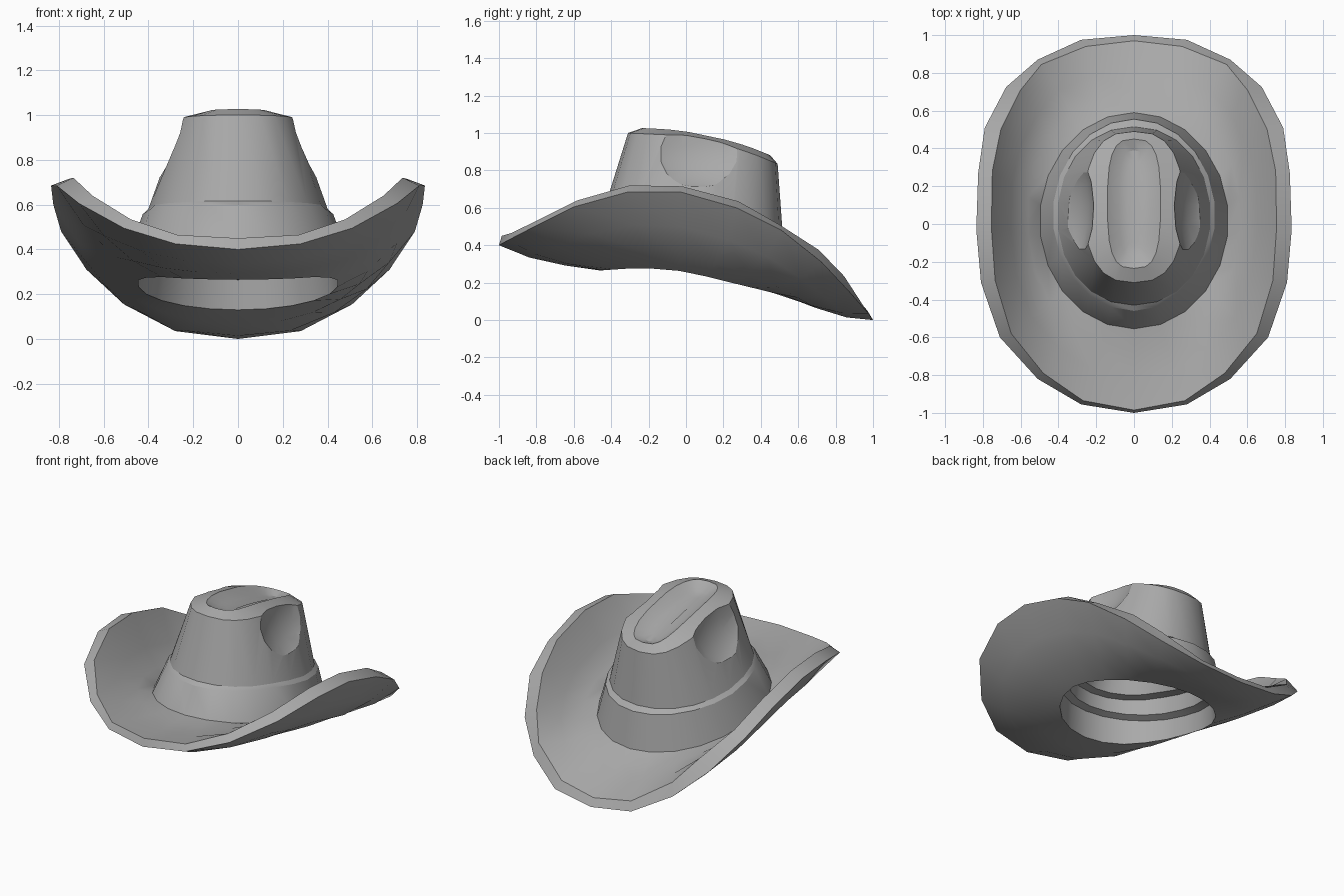
import bpy, bmesh, math
from mathutils import Vector

N = 22  # sides around the hat

if "Cube" in bpy.data.objects:
    bpy.data.objects.remove(bpy.data.objects["Cube"])

felt = bpy.data.materials.new("grey_felt")
felt.use_nodes = True
felt.diffuse_color = (0.4, 0.4, 0.4, 1)
felt.node_tree.nodes["Principled BSDF"].inputs["Base Color"].default_value = (0.4, 0.4, 0.4, 1)


def along(points):
    """Height as a piecewise-linear function of y."""
    def height(y):
        for (y0, z0), (y1, z1) in zip(points, points[1:]):
            if y <= y1:
                return z0 + (z1 - z0) * max(0, (y - y0) / (y1 - y0))
        return points[-1][1]
    return height


def oval(half_x, front, back, height, drop=0.0, power=1.0):
    """Ring of points from the back round to the front and home again."""
    ring = []
    for i in range(N):
        s, c = math.sin(math.tau * i / N), math.cos(math.tau * i / N)
        x = half_x * math.copysign(abs(s) ** power, s)
        y = (front + back) / 2 + (back - front) / 2 * math.copysign(abs(c) ** power, c)
        ring.append(Vector((x, y, height(y) + drop)))
    return ring


def mirrored(half):
    """Full ring from the half that runs back to front on the left."""
    left = [Vector(p) for p in half]
    return left + [Vector((-p.x, p.y, p.z)) for p in left[-2:0:-1]]


def between(a, b, t, sag, side_sag):
    """Ring part way between two others, sagging more at the sides."""
    return [p.lerp(q, t) - Vector((0, 0, sag + side_sag * math.sin(math.tau * i / N) ** 2))
            for i, (p, q) in enumerate(zip(a, b))]


def loft(name, rings, cyclic):
    bm = bmesh.new()
    loops = [[bm.verts.new(p) for p in ring] for ring in rings]
    pairs = list(zip(loops, loops[1:]))
    if cyclic:
        pairs.append((loops[-1], loops[0]))
    else:
        bm.faces.new(loops[0])
        bm.faces.new(loops[-1])
    for a, b in pairs:
        for i in range(N):
            j = (i + 1) % N
            bm.faces.new((a[i], a[j], b[j], b[i]))
    bmesh.ops.recalc_face_normals(bm, faces=bm.faces)
    mesh = bpy.data.meshes.new(name)
    bm.to_mesh(mesh)
    bm.free()
    obj = bpy.data.objects.new(name, mesh)
    bpy.context.collection.objects.link(obj)
    mesh.materials.append(felt)
    return obj


def smooth(obj, degrees):
    bpy.ops.object.select_all(action="DESELECT")
    obj.select_set(True)
    bpy.context.view_layer.objects.active = obj
    bpy.ops.object.shade_smooth_by_angle(angle=math.radians(degrees))


# Heights along the hat
base_z = along([(-0.56, 0.44), (0, 0.36), (0.59, 0.23)])
opening_z = along([(-0.46, 0.265), (-0.24, 0.28), (0, 0.26), (0.2, 0.21), (0.53, 0.13)])
ledge_z = along([(-0.47, 0.61), (-0.1, 0.585), (0.05, 0.55), (0.55, 0.475)])
top_z = along([(-0.31, 1.0), (-0.1, 0.99), (0.1, 0.965), (0.33, 0.9), (0.49, 0.835)])

base = oval(0.5, -0.555, 0.59, base_z)
opening = oval(0.45, -0.46, 0.53, opening_z)

# Brim: curled saddle shape with a thick rim
rim_low = mirrored([
    (0, 1, 0), (.28, .975, .035), (.51, .87, .155), (.677, .725, .31),
    (.79, .51, .48), (.825, .27, .6), (.835, -.03, .685), (.81, -.31, .685),
    (.71, -.6, .605), (.51, -.82, .495), (.28, -.955, .425), (0, -1, .4)])
rim_high = mirrored([
    (0, .97, .05), (.255, .94, .085), (.49, .845, .235), (.6, .71, .375),
    (.705, .5, .51), (.75, .28, .635), (.755, -.02, .715), (.735, -.3, .72),
    (.65, -.58, .64), (.48, -.79, .535), (.27, -.935, .465), (0, -.985, .45)])
brim = loft("brim", [
    opening,
    between(opening, rim_low, 0.35, 0.02, 0.04),
    between(opening, rim_low, 0.7, 0.025, 0.035),
    rim_low,
    rim_high,
    between(rim_high, base, 0.4, 0.01, 0.05),
    between(rim_high, base, 0.75, 0.01, 0.035),
    base], True)
smooth(brim, 35)

# Crown: stepped hollow lining, band with a ledge, tapering wall, creased top
crown = loft("crown", [
    oval(0.18, -0.23, 0.38, top_z, -0.13),
    oval(0.33, -0.35, 0.44, ledge_z, -0.05),
    oval(0.38, -0.4, 0.48, ledge_z, -0.06),
    oval(0.39, -0.41, 0.49, base_z, 0.04),
    oval(0.435, -0.455, 0.525, base_z, 0.02),
    opening,
    base,
    oval(0.43, -0.46, 0.555, ledge_z, -0.01),
    oval(0.405, -0.43, 0.515, ledge_z, 0.01, 0.95),
    oval(0.26, -0.31, 0.49, top_z, 0, 0.78),
    oval(0.14, -0.235, 0.45, top_z, 0.03, 0.65),
    oval(0.08, -0.17, 0.39, top_z, -0.01, 0.65),
    oval(0.03, -0.12, 0.34, top_z, -0.02, 0.65)], False)

# Side dents scooped out of the crown, open at the top
for side in (1, -1):
    bpy.ops.mesh.primitive_uv_sphere_add(segments=24, ring_count=14, location=(side * 0.52, 0.1, 1.0))
    cutter = bpy.context.object
    cutter.name = "left_dent_cutter" if side > 0 else "right_dent_cutter"
    cutter.scale = (0.31, 0.48, 0.35)
    cutter.data.materials.append(felt)
    cut = crown.modifiers.new("dent", "BOOLEAN")
    cut.object = cutter
    cut.operation = "DIFFERENCE"
    cut.solver = "EXACT"
    bpy.context.view_layer.objects.active = crown
    bpy.ops.object.modifier_apply(modifier=cut.name)
    bpy.data.objects.remove(cutter)
smooth(crown, 24)
